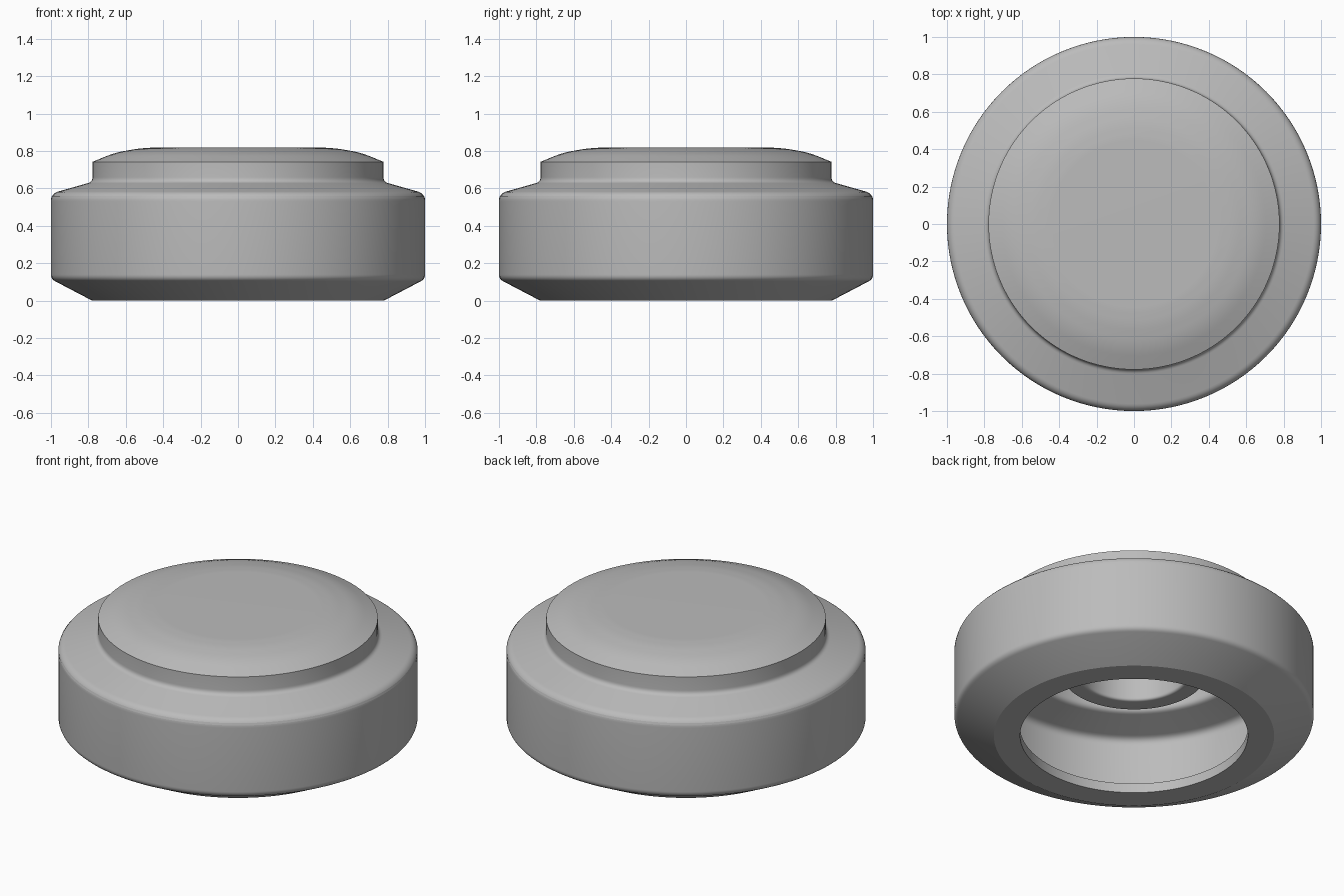
import bpy, bmesh, math
from mathutils import Vector

cube = bpy.data.objects.get("Cube")
if cube:
    bpy.data.objects.remove(cube, do_unlink=True)

grey = bpy.data.materials.new("plain grey")
grey.use_nodes = True
colour = (0.5, 0.5, 0.5, 1)
grey.diffuse_color = colour
grey.node_tree.nodes["Principled BSDF"].inputs["Base Color"].default_value = colour


def rounded(corners, steps=6):
    """Turn (radius, height, rounding) corners into a smooth profile."""
    pts = [Vector(c[:2]) for c in corners]
    out = []
    for i, (p, c) in enumerate(zip(pts, corners)):
        cut = c[2]
        if not cut:
            out.append(p)
            continue
        a = p + (pts[i - 1] - p).normalized() * cut
        b = p + (pts[(i + 1) % len(pts)] - p).normalized() * cut
        for s in range(steps + 1):
            t = s / steps
            out.append(a * (1 - t) ** 2 + p * 2 * t * (1 - t) + b * t * t)
    return out


def lathe(name, corners, segments=128):
    bm = bmesh.new()
    verts = [bm.verts.new((p.x, 0, p.y)) for p in rounded(corners)]
    edges = [bm.edges.new(pair) for pair in zip(verts, verts[1:])]
    bmesh.ops.spin(bm, geom=verts + edges, axis=(0, 0, 1), cent=(0, 0, 0),
                   angle=math.tau, steps=segments, use_duplicate=False)
    bmesh.ops.remove_doubles(bm, verts=bm.verts, dist=0.0002)
    bmesh.ops.recalc_face_normals(bm, faces=bm.faces)
    mesh = bpy.data.meshes.new(name)
    bm.to_mesh(mesh)
    bm.free()
    mesh.materials.append(grey)
    obj = bpy.data.objects.new(name, mesh)
    bpy.context.collection.objects.link(obj)
    bpy.ops.object.select_all(action='DESELECT')
    obj.select_set(True)
    bpy.context.view_layer.objects.active = obj
    bpy.ops.object.shade_smooth_by_angle(angle=math.radians(25))


# One hollow turned body: cap, shoulder, skirt, lip, cavity and hanging boss
lathe("hollow_button_body", [
    # domed cap and neck
    (0, 0.818, 0), (0.46, 0.818, 0.02), (0.54, 0.812, 0.03), (0.66, 0.79, 0.05),
    (0.778, 0.742, 0), (0.778, 0.635, 0.025),
    # shoulder and skirt
    (0.99, 0.575, 0.03), (1, 0.545, 0.015), (1, 0.115, 0.025), (0.78, 0, 0),
    # lip and cavity wall
    (0.634, 0, 0), (0.634, 0.058, 0), (0.76, 0.058, 0.02), (0.88, 0.13, 0.04),
    (0.88, 0.48, 0.04), (0.65, 0.535, 0.03), (0.65, 0.69, 0.04),
    # hanging boss and its bore
    (0.40, 0.69, 0.03), (0.40, 0.40, 0), (0.30, 0.40, 0.02),
    (0.30, 0.69, 0.05), (0, 0.69, 0),
])
